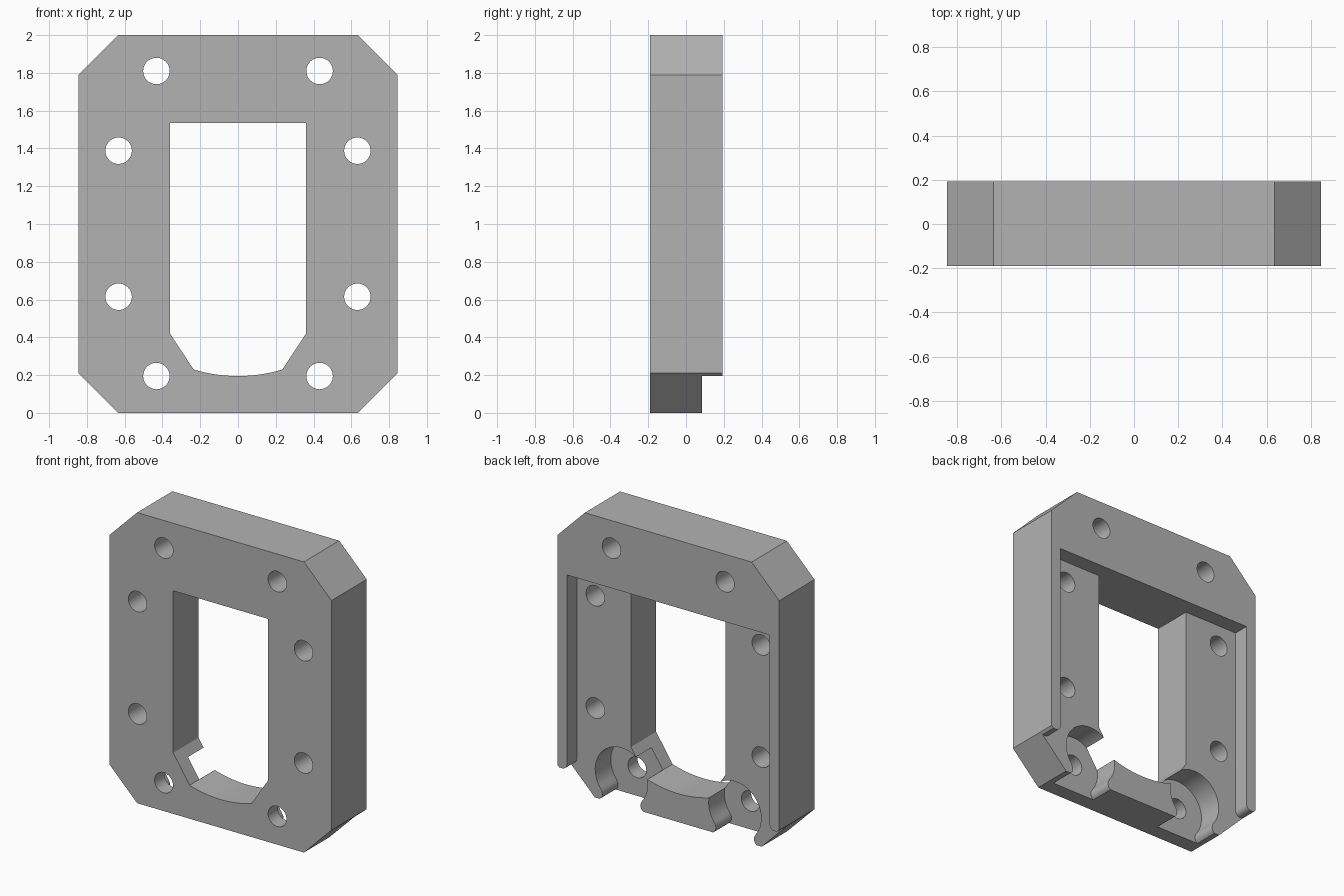
import bpy, bmesh
from math import sin, cos, radians, asin

if "Cube" in bpy.data.objects:
    bpy.data.objects.remove(bpy.data.objects["Cube"], do_unlink=True)

grey = bpy.data.materials.new("plain_grey")
grey.use_nodes = True
COLOUR = (0.45, 0.45, 0.45, 1)
grey.diffuse_color = COLOUR
grey.node_tree.nodes["Principled BSDF"].inputs["Base Color"].default_value = COLOUR

FRONT, BACK = -0.19, 0.193
FLOOR, BORE_FLOOR = 0.085, -0.085
OUT = 0.1  # cutter overshoot


def prism(name, outline, y0, y1):
    """Extrude an (x, z) outline from y0 to y1."""
    bm = bmesh.new()
    face = bm.faces.new([bm.verts.new((x, y0, z)) for x, z in outline])
    new = bmesh.ops.extrude_face_region(bm, geom=[face])["geom"]
    verts = [v for v in new if isinstance(v, bmesh.types.BMVert)]
    bmesh.ops.translate(bm, verts=verts, vec=(0, y1 - y0, 0))
    bmesh.ops.recalc_face_normals(bm, faces=bm.faces)
    mesh = bpy.data.meshes.new(name)
    bm.to_mesh(mesh)
    bm.free()
    mesh.materials.append(grey)
    obj = bpy.data.objects.new(name, mesh)
    bpy.context.collection.objects.link(obj)
    return obj


def arc(cx, cz, r, a0, a1, n):
    steps = [radians(a0 + (a1 - a0) * i / n) for i in range(n + 1)]
    return [(cx + r * cos(a), cz + r * sin(a)) for a in steps]


def mirrored(half, cx=0):
    """Close a right-hand outline with its mirror image about x = cx."""
    return half + [(2 * cx - x, z) for x, z in reversed(half)]


# Plate with chamfered corners
frame = prism("frame_plate", mirrored([(0.635, 0), (0.845, 0.21), (0.845, 1.79), (0.635, 2)]),
              FRONT, BACK)

# Central window with a curved sill
swing = asin(0.235 / 0.805) * 57.2958
sill = arc(0, 1.0, 0.805, -90 - swing, -90 + swing, 24)
window = sill + [(0.36, 0.42), (0.36, 1.535), (-0.36, 1.535), (-0.36, 0.42)]
cutters = [prism("window_cutter", window, FRONT - OUT, BACK + OUT)]

# Shallow rear pocket, leaving a thin rim with rounded lower ends
rim_end = arc(0.807, 0.23, 0.035, 270, 180, 8)
pocket = mirrored([(1, -OUT), (1, 0.195)] + rim_end + [(0.772, 1.535)])
cutters.append(prism("pocket_cutter", pocket, FLOOR, BACK + OUT))

# Deeper round bores that open through the bottom between rounded lips
lip = [(0.165, -OUT), (0.165, 0), (0.152, 0.012), (0.145, 0.03), (0.147, 0.052)]
for side in (-1, 1):
    cx = 0.432 * side
    half = [(cx + dx, z) for dx, z in lip] + arc(cx, 0.195, 0.2, -38, 87, 20)
    cutters.append(prism("bore_cutter", mirrored(half, cx), BORE_FLOOR, BACK + OUT))
    # Bolt holes
    for x, z in ((0.432, 1.81), (0.632, 1.388), (0.632, 0.615), (0.432, 0.195)):
        hole = arc(x * side, z, 0.07, 0, 352.5, 47)
        cutters.append(prism("hole_cutter", hole, FRONT - OUT, BACK + OUT))

bpy.context.view_layer.objects.active = frame
for cutter in cutters:
    cutter.hide_render = True
    cut = frame.modifiers.new("cut", "BOOLEAN")
    cut.operation, cut.solver, cut.object = "DIFFERENCE", "EXACT", cutter
    bpy.ops.object.modifier_apply(modifier=cut.name)
    bpy.data.objects.remove(cutter, do_unlink=True)

bpy.ops.object.select_all(action="DESELECT")
frame.select_set(True)
bpy.ops.object.shade_smooth_by_angle(angle=radians(30))
